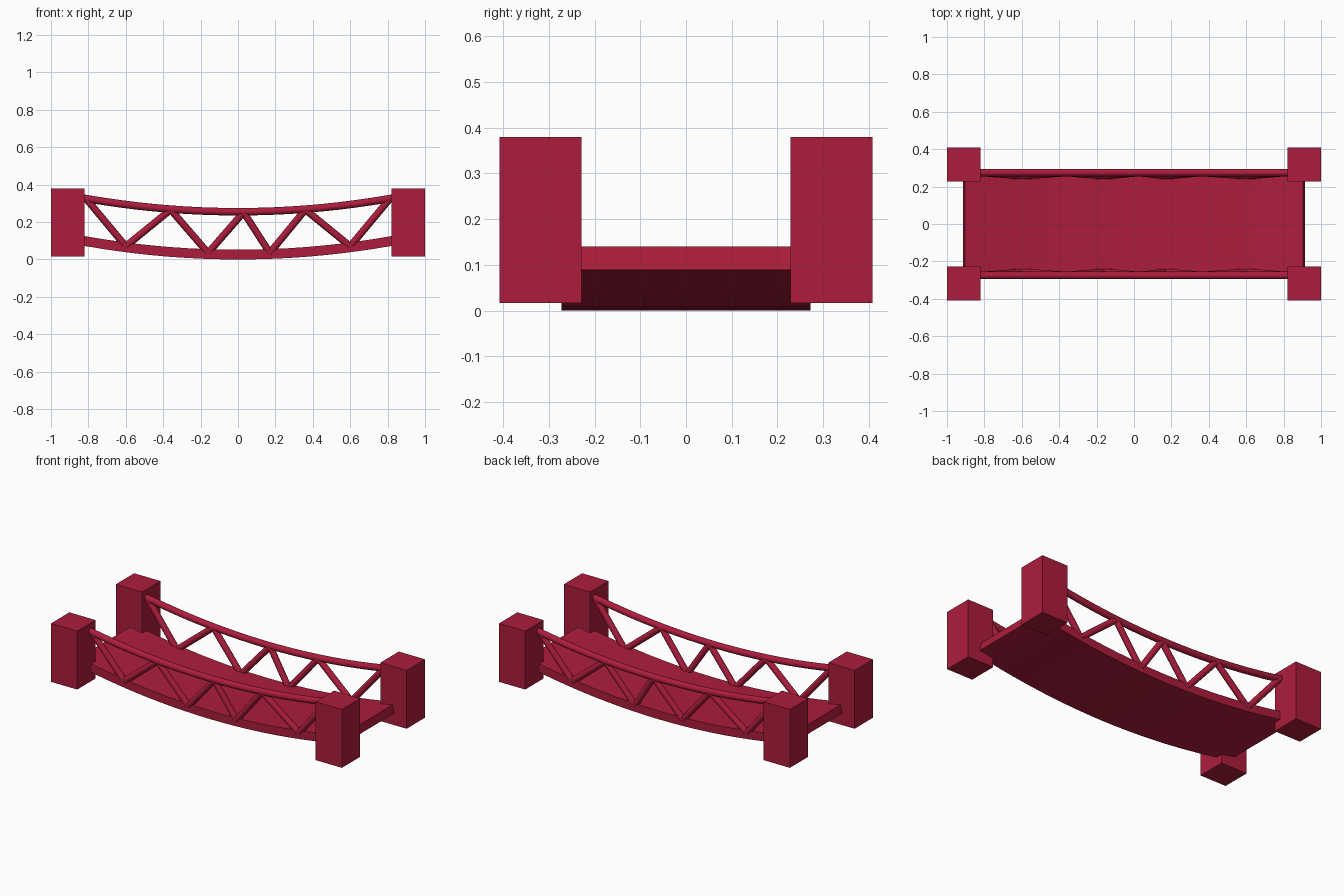
import bpy, bmesh, math
from mathutils import Vector

if "Cube" in bpy.data.objects:
    bpy.data.objects.remove(bpy.data.objects["Cube"])

mat = bpy.data.materials.new("crimson")
mat.diffuse_color = (0.42, 0.012, 0.045, 1)
mat.use_nodes = True
mat.node_tree.nodes["Principled BSDF"].inputs["Base Color"].default_value = mat.diffuse_color


def sag(x):
    """Height of the hanging curve above its lowest point."""
    return 0.107 * x * x


def finish(name, bm, smooth=False):
    bmesh.ops.recalc_face_normals(bm, faces=bm.faces)
    me = bpy.data.meshes.new(name)
    bm.to_mesh(me)
    bm.free()
    me.materials.append(mat)
    ob = bpy.data.objects.new(name, me)
    bpy.context.collection.objects.link(ob)
    if smooth:
        bpy.ops.object.select_all(action='DESELECT')
        ob.select_set(True)
        bpy.context.view_layer.objects.active = ob
        bpy.ops.object.shade_smooth_by_angle(angle=math.radians(40))
    return ob


def loft(bm, rings):
    """Skin a list of equal closed rings and cap both ends."""
    vs = [[bm.verts.new(p) for p in r] for r in rings]
    n = len(vs[0])
    for a, b in zip(vs, vs[1:]):
        for i in range(n):
            bm.faces.new((a[i], a[(i + 1) % n], b[(i + 1) % n], b[i]))
    bm.faces.new(vs[0])
    bm.faces.new(vs[-1][::-1])


def tube(bm, pts, r, sides=16):
    """Round tube following points that run mostly along x."""
    pts = [Vector(p) for p in pts]
    rings = []
    for i, p in enumerate(pts):
        t = (pts[min(i + 1, len(pts) - 1)] - pts[max(i - 1, 0)]).normalized()
        u = Vector((0, 1, 0)).cross(t).normalized()
        v = t.cross(u)
        rings.append([p + r * (math.cos(a) * u + math.sin(a) * v)
                      for a in (2 * math.pi * k / sides for k in range(sides))])
    loft(bm, rings)


# Curved deck slab, ends square to the curve
bm = bmesh.new()
rings = []
N = 20
for i in range(N + 1):
    x = -0.914 + 1.828 * i / N
    n = Vector((-0.214 * x, 0, 1)).normalized() * 0.052
    low = Vector((x, 0, sag(x)))
    rings.append([low + Vector((0, -0.272, 0)), low + Vector((0, 0.272, 0)),
                  low + n + Vector((0, 0.272, 0)), low + n + Vector((0, -0.272, 0))])
loft(bm, rings)
finish("deck", bm)

# Zigzag brace nodes along x, alternating top and bottom
nodes = [-0.81, -0.6, -0.36, -0.16, 0.03, 0.17, 0.36, 0.6, 0.81]

for side, s in (("front", -1), ("back", 1)):
    # Hanging handrail
    bm = bmesh.new()
    xs = [-0.9 + 1.8 * i / N for i in range(N + 1)]
    tube(bm, [(x, s * 0.275, 0.255 + sag(x)) for x in xs], 0.02)
    finish(side + "_handrail", bm, True)

    # Diagonal braces
    bm = bmesh.new()
    pts = [(x, s * (0.257 if i % 2 else 0.274), sag(x) + (0.032 if i % 2 else 0.252))
           for i, x in enumerate(nodes)]
    for a, b in zip(pts, pts[1:]):
        tube(bm, [a, b], 0.019, 12)
    finish(side + "_braces", bm, True)

    # Square end posts
    for end, e in (("left", -1), ("right", 1)):
        bm = bmesh.new()
        bmesh.ops.create_cube(bm, size=1)
        bmesh.ops.scale(bm, vec=(0.18, 0.18, 0.363), verts=bm.verts)
        bmesh.ops.translate(bm, vec=(e * 0.91, s * 0.318, 0.1985), verts=bm.verts)
        finish(f"{side}_{end}_post", bm)
